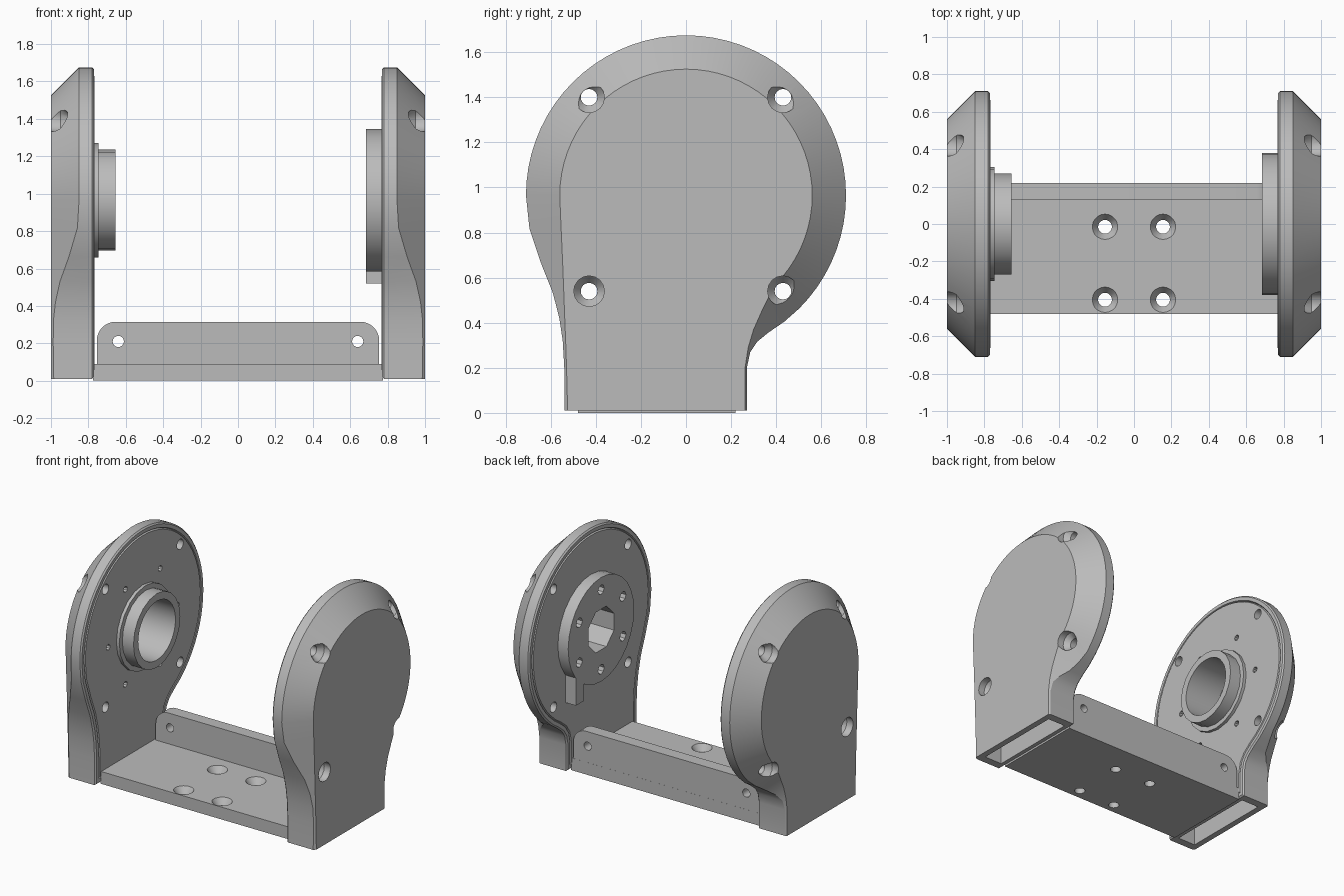
import bpy, bmesh, math
from mathutils import Vector

cube = bpy.data.objects.get("Cube")
if cube:
    bpy.data.objects.remove(cube, do_unlink=True)

grey = bpy.data.materials.new("plain grey")
grey.use_nodes = True
GREY = (0.5, 0.5, 0.5, 1)
grey.diffuse_color = GREY
grey.node_tree.nodes["Principled BSDF"].inputs["Base Color"].default_value = GREY

CZ = 0.965          # height of the pivot axis
R_RIM, R_FACE = 0.71, 0.56


def finish(name, bm):
    bmesh.ops.recalc_face_normals(bm, faces=bm.faces[:])
    mesh = bpy.data.meshes.new(name)
    bm.to_mesh(mesh)
    bm.free()
    obj = bpy.data.objects.new(name, mesh)
    bpy.context.scene.collection.objects.link(obj)
    mesh.materials.append(grey)
    return obj


def loft(bm, rings):
    """Skin a stack of equal point rings and cap both ends."""
    loops = [[bm.verts.new(p) for p in ring] for ring in rings]
    n = len(loops[0])
    for a, b in zip(loops, loops[1:]):
        for i in range(n):
            j = (i + 1) % n
            bm.faces.new((a[i], a[j], b[j], b[i]))
    first = bm.faces.new(loops[0])
    bm.faces.new(loops[-1])
    return first


def lathe(bm, axis, centre, stations, seg=24, turn=0.0):
    """Turned solid: stations are (position along axis, radius)."""
    rings = []
    for pos, r in stations:
        ring = []
        for k in range(seg):
            a = turn + math.tau * k / seg
            p = [centre[0] + r * math.cos(a), centre[1] + r * math.sin(a)]
            p.insert("xyz".index(axis), pos)
            ring.append(p)
        rings.append(ring)
    loft(bm, rings)


def box(bm, lo, hi):
    corners = [(lo[0], lo[1]), (hi[0], lo[1]), (hi[0], hi[1]), (lo[0], hi[1])]
    loft(bm, [[(x, y, z) for x, y in corners] for z in (lo[2], hi[2])])


def cut(targets, bm):
    """Subtract the cutter solids from every target and bake the result."""
    cutter = finish("cutter", bm)
    cutter.hide_render = True
    for obj in targets:
        mod = obj.modifiers.new("holes", 'BOOLEAN')
        mod.operation = 'DIFFERENCE'
        mod.solver = 'EXACT'
        mod.object = cutter
        bpy.context.view_layer.update()
        deps = bpy.context.evaluated_depsgraph_get()
        baked = bpy.data.meshes.new_from_object(obj.evaluated_get(deps))
        obj.modifiers.clear()
        obj.data = baked
    bpy.data.objects.remove(cutter, do_unlink=True)


def arc(r, deg):
    a = math.radians(deg)
    return (r * math.cos(a), CZ + r * math.sin(a))


# Paired outlines of the side housing: rim edge and flat outer face
left_rim = [(-.54, .01), (-.54, .2), (-.547, .32), (-.562, .42), (-.59, .53), arc(R_RIM, 205)]
left_face = [(-.525, .01), (-.53, .2), (-.534, .32), (-.538, .42), (-.542, .53), (-.547, .66)]
left_rim.append(arc(R_RIM, 192))
left_face.append((-.555, .84))
sweep = [180 - 5 * k for k in range(46)]
right_rim = [arc(R_RIM, -52), arc(R_RIM, -59), (.315, .315), (.285, .27), (.27, .2), (.27, .01)]
right_face = [(.37, .52), (.34, .46), (.3, .37), (.276, .29), (.262, .2), (.262, .01)]
rim = left_rim + [arc(R_RIM, d) for d in sweep] + right_rim
face = left_face + [arc(R_FACE, d) for d in sweep] + right_face


def housing(name, s):
    bm = bmesh.new()
    edge = []
    for a, b in zip(rim, face):
        gap = (Vector(a) - Vector(b)).length
        edge.append((s * (1 - min(.15, max(.012, gap))), *a))
    inner = loft(bm, [[(s * .78, *p) for p in rim], edge, [(s, *p) for p in face]])
    bmesh.ops.recalc_face_normals(bm, faces=bm.faces[:])
    # bevelled rim, then a fine seam around the inner panel
    for thick, depth in ((.01, .01), (.025, 0), (.006, -.012), (.006, .014)):
        bmesh.ops.inset_region(bm, faces=[inner], thickness=thick, depth=depth,
                               use_even_offset=True)
    return finish(name, bm)


def side_cuts(bm, s):
    # countersunk screws at four corners
    for y in (-.43, .43):
        for z in (1.4, .54):
            lathe(bm, 'x', (y, z), [(s * .7, .037), (s * .91, .037),
                                    (s * .95, .068), (s * 1.1, .068)], 16)
    # open pocket under the foot
    xs = sorted((s * .81, s * .955))
    box(bm, (xs[0], -.48, -.1), (xs[1], .21, .42))


# Right housing with its tubular bearing boss
right_housing = housing("right_housing", -1)
bm = bmesh.new()
lathe(bm, 'x', (0, CZ), [(-.78, .305), (-.745, .305), (-.745, .27), (-.655, .27)], 20)
bearing_boss = finish("bearing_boss", bm)
bm = bmesh.new()
side_cuts(bm, -1)
lathe(bm, 'x', (0, CZ), [(-.94, .215), (-.6, .215)], 32)
for k in range(6):
    lathe(bm, 'x', arc(.4, 60 * k), [(-.85, .022), (-.7, .022)], 10)
cut([right_housing, bearing_boss], bm)

# Left housing with its drive disc and stop tab
left_housing = housing("left_housing", 1)
bm = bmesh.new()
lathe(bm, 'x', (0, CZ), [(.685, .38), (.78, .38)], 28)
drive_disc = finish("drive_disc", bm)
bm = bmesh.new()
box(bm, (.685, .2, .52), (.78, .29, .74))
stop_tab = finish("stop_tab", bm)
bm = bmesh.new()
side_cuts(bm, 1)
lathe(bm, 'x', (0, CZ), [(.6, .16), (.94, .16)], 8, math.pi / 8)
for k in range(6):
    lathe(bm, 'x', arc(.29, 30 + 60 * k), [(.6, .035), (.85, .035)], 8)
cut([left_housing, drive_disc], bm)

# Base tray with four countersunk holes
bm = bmesh.new()
box(bm, (-.775, -.48, 0), (.775, .22, .09))
base_tray = finish("base_tray", bm)
bm = bmesh.new()
for x in (-.155, .155):
    for y in (-.015, -.405):
        lathe(bm, 'z', (x, y), [(-.1, .037), (.045, .037), (.09, .068), (.2, .068)], 20)
cut([base_tray], bm)

# Upright flange with rounded top corners
bm = bmesh.new()
R, W, H = .1, .755, .315
outline = [(-W, .05), (W, .05)]
for cx, start in ((W - R, 0), (R - W, 90)):
    for k in range(9):
        a = math.radians(start + 90 * k / 8)
        outline.append((cx + R * math.cos(a), H - R + R * math.sin(a)))
loft(bm, [[(x, y, z) for x, z in outline] for y in (.13, .2195)])
tray_flange = finish("tray_flange", bm)
bm = bmesh.new()
for x in (-.64, .64):
    lathe(bm, 'y', (x, .21), [(0, .03), (.4, .03)], 16)
cut([tray_flange], bm)

# Smooth the curved walls while keeping edges crisp
bpy.ops.object.select_all(action='DESELECT')
for obj in (right_housing, left_housing, bearing_boss, drive_disc, base_tray, tray_flange):
    obj.select_set(True)
    bpy.context.view_layer.objects.active = obj
bpy.ops.object.shade_smooth_by_angle(angle=math.radians(25))
